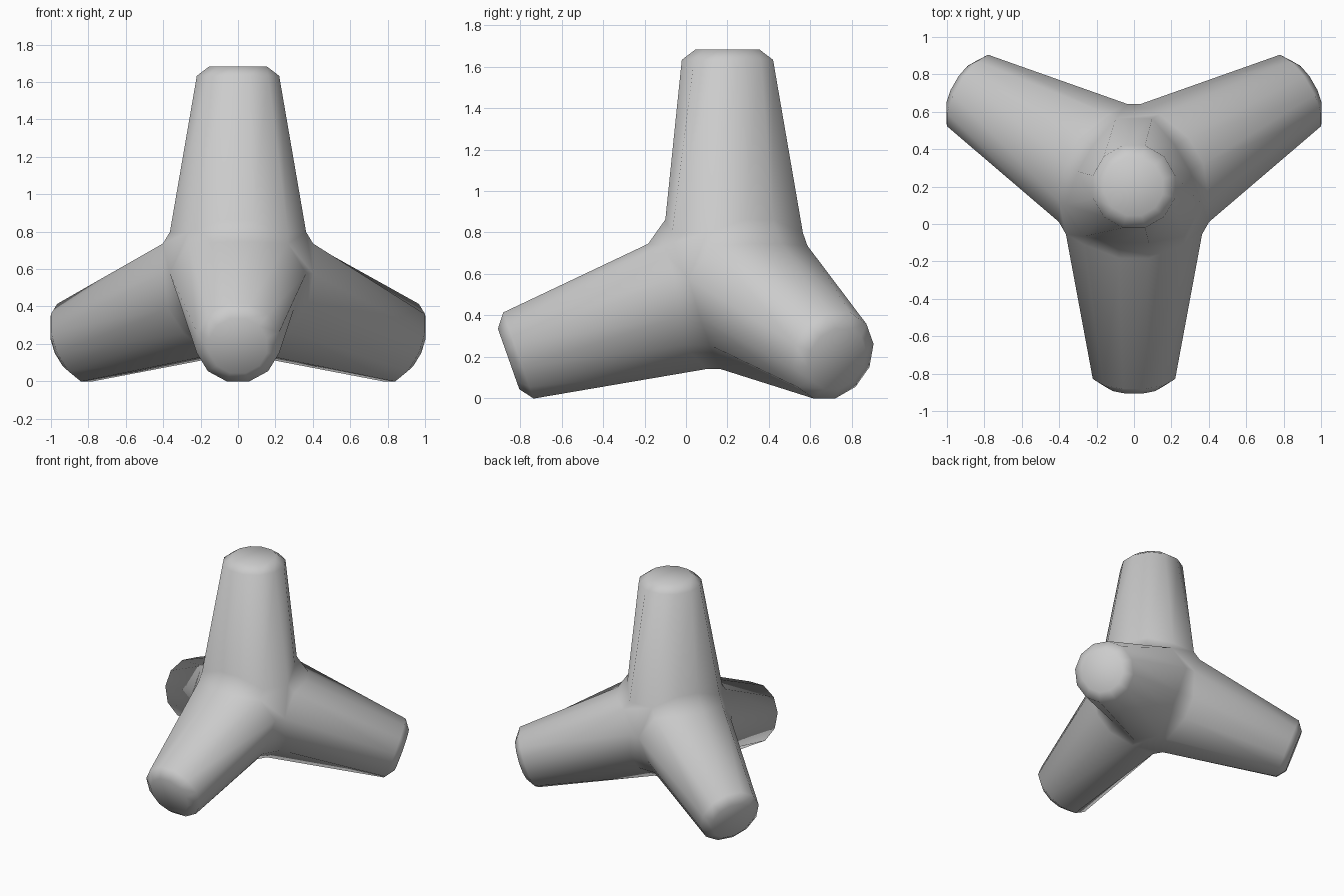
import bpy, bmesh, math
from mathutils import Vector

if "Cube" in bpy.data.objects:
    bpy.data.objects.remove(bpy.data.objects["Cube"])

# Concrete tetrapod: four tapered 12-sided legs on tetrahedral axes
C = Vector((0, 0.2, 0.563))
S, T = math.sqrt(8) / 3, -1 / 3
DIRS = [Vector((0, 0, 1))] + [
    Vector((S * math.cos(math.radians(a)), S * math.sin(math.radians(a)), T))
    for a in (-90, 30, 150)]
ANGLES = (-45, -15, 15, 45)
ROOT_NEAR = (0.30, 0.310)   # (distance along leg, radius) facing another leg
ROOT_FAR = (0.235, 0.377)   # facing the gap between two legs
RIM = (1.07, 0.228)
TIP = (1.12, 0.160)

bm = bmesh.new()


def face(pts):
    bm.faces.new([bm.verts.new(p) for p in pts])


def point(d, u, n, a, spec):
    a = math.radians(a)
    return C + d * spec[0] + (u * math.cos(a) + n * math.sin(a)) * spec[1]


def root(i, j, n, a):
    # root ring vertex of leg i, at angle a from the direction of leg j
    d = DIRS[i]
    u = (DIRS[j] - d * DIRS[j].dot(d)).normalized()
    return point(d, u, n, a, ROOT_NEAR if abs(a) < 30 else ROOT_FAR)


# Chamfer strips joining each pair of legs
for i in range(4):
    for j in range(i + 1, 4):
        n = DIRS[i].cross(DIRS[j]).normalized()
        A = [root(i, j, n, a) for a in ANGLES]
        B = [root(j, i, n, a) for a in ANGLES]
        for k in range(3):
            face([A[k], A[k + 1], B[k + 1], B[k]])

for i, d in enumerate(DIRS):
    j = (i + 1) % 4
    u = (DIRS[j] - d * DIRS[j].dot(d)).normalized()
    n = d.cross(u)
    # Tapered leg with chamfered tip
    rings = [[], [], []]
    for s in range(12):
        a = 15 + 30 * s
        near = a % 120 in (15, 105)
        for ring, spec in zip(rings, (ROOT_NEAR if near else ROOT_FAR, RIM, TIP)):
            ring.append(point(d, u, n, a, spec))
    for lo, hi in zip(rings, rings[1:]):
        for s in range(12):
            t = (s + 1) % 12
            face([lo[s], lo[t], hi[t], hi[s]])
    face(rings[2])
    # Hexagonal facet where the other three legs meet
    others = [k for k in range(4) if k != i]
    pts = []
    for p in others:
        for q in others:
            if p != q:
                m = DIRS[p].cross(DIRS[q]).normalized()
                pts.append(root(p, q, m, 45 if m.dot(d) < 0 else -45))
    pts.sort(key=lambda v: math.atan2((v - C).dot(n), (v - C).dot(u)))
    face(pts)

bmesh.ops.remove_doubles(bm, verts=bm.verts, dist=0.001)
bmesh.ops.recalc_face_normals(bm, faces=bm.faces)
for f in bm.faces:
    f.smooth = True
mesh = bpy.data.meshes.new("tetrapod_block")
bm.to_mesh(mesh)
bm.free()
bpy.context.collection.objects.link(bpy.data.objects.new("tetrapod_block", mesh))
